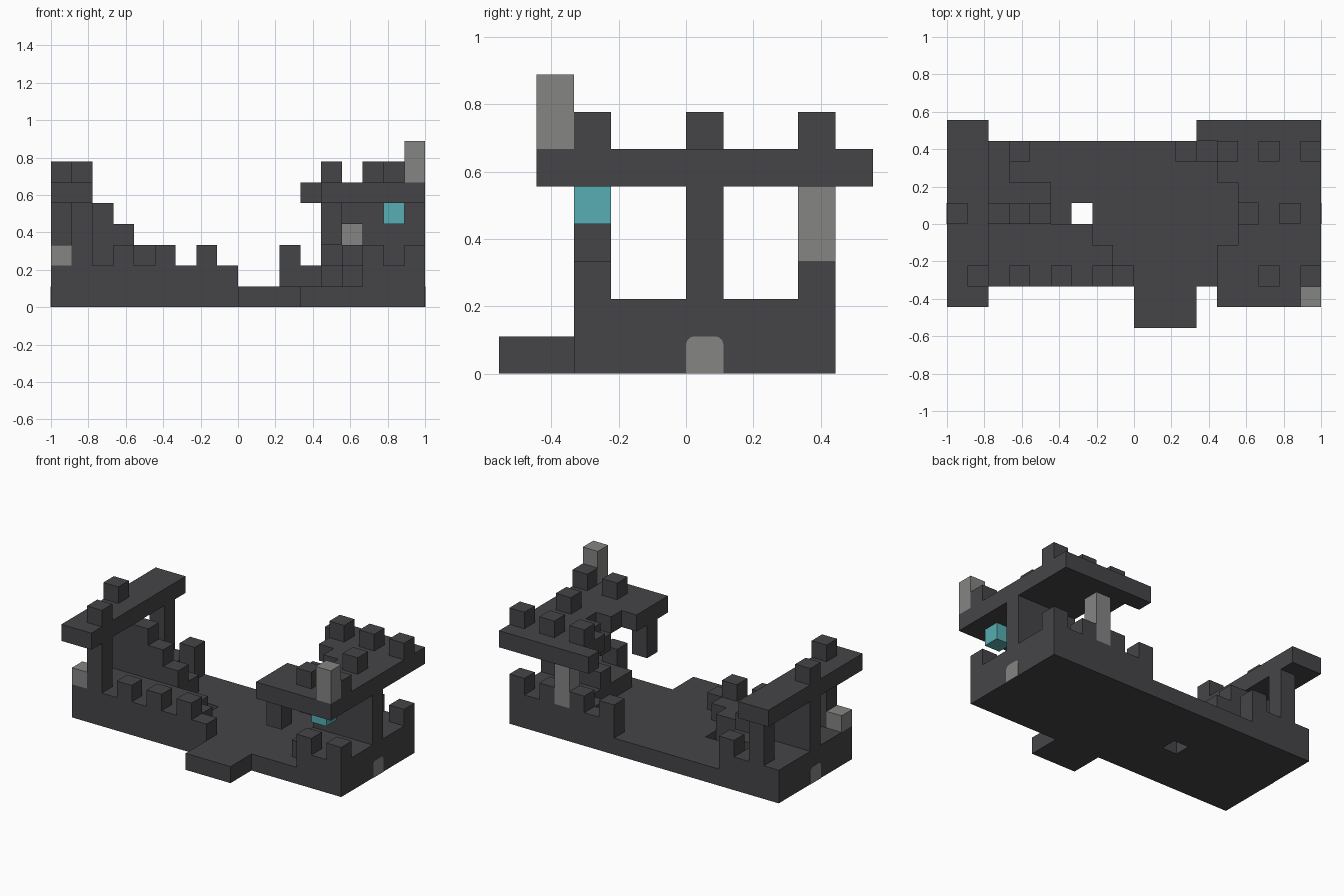
import bpy
import bmesh
from mathutils import Vector

if "Cube" in bpy.data.objects:
    bpy.data.objects.remove(bpy.data.objects["Cube"])

U = 1 / 9  # one block


def material(name, rgb):
    m = bpy.data.materials.new(name)
    m.use_nodes = True
    m.diffuse_color = (*rgb, 1)
    bsdf = m.node_tree.nodes["Principled BSDF"]
    bsdf.inputs["Base Color"].default_value = (*rgb, 1)
    bsdf.inputs["Roughness"].default_value = 0.9
    return m


STONE = material("dark stone", (0.06, 0.058, 0.065))
GREY = material("light grey", (0.235, 0.233, 0.23))
CYAN = material("cyan", (0.095, 0.42, 0.445))


def part(name, boxes, mat=STONE):
    """One object from blocks given as corner (i, j, k) and size (w, d, h)."""
    bm = bmesh.new()
    for i, j, k, w, d, h in boxes:
        size = Vector((w, d, h)) * U
        low = Vector((i - 9, j - 5, k)) * U
        cube = bmesh.ops.create_cube(bm, size=1)["verts"]
        for v in cube:
            v.co = low + Vector([(c + 0.5) * s for c, s in zip(v.co, size)])
    mesh = bpy.data.meshes.new(name)
    bm.to_mesh(mesh)
    bm.free()
    mesh.materials.append(mat)
    ob = bpy.data.objects.new(name, mesh)
    bpy.context.collection.objects.link(ob)
    return ob


def blocks(cells, k, h=1):
    return [(i, j, k, 1, 1, h) for i, j in cells]


# Floor slab with a square shaft, and the front landing
part("floor", [(0, 2, 0, 6, 7, 1), (7, 2, 0, 11, 7, 1),
               (6, 2, 0, 1, 3, 1), (6, 6, 0, 1, 3, 1)])
part("front_landing", [(9, 0, 0, 3, 2, 1)])

# Raised terraces with stepped inner edges, one strip per row
left_ends = (9, 8, 7, 5, 5, 3, 3)
right_starts = (15, 14, 14, 14, 14, 13, 12)
part("left_terrace", [(0, 2 + n, 1, e, 1, 1) for n, e in enumerate(left_ends)])
part("right_terrace", [(s, 2 + n, 1, 18 - s, 1, 1) for n, s in enumerate(right_starts)])

# Battlements on the base
part("front_battlements", blocks([(i, 2) for i in (3, 5, 7, 15, 17)], 2))
part("back_battlements", blocks([(3, 8), (11, 8)], 1, 2)
     + blocks([(i, 8) for i in (13, 15, 17)], 2))

# Left wing: pillars, stair and long roof
part("left_pillars", blocks([(1, 2), (1, 8), (0, 5), (1, 5)], 2, 3))
part("left_stair", [(2 + n, 5, 2, 1, 1, 3 - n) for n in range(3)])
part("left_roof", [(0, 1, 5, 2, 9, 1)])
part("left_roof_battlements", blocks([(0, 5), (1, 2)], 6))
part("left_crate", [(0, 2, 2, 1, 1, 1)], GREY)

# Right wing: wall, supports and notched roof
part("right_wall", [(15, 5, 2, 3, 1, 3)])
part("right_stair", blocks([(14, 5)], 2) + blocks([(14, 5)], 4))
part("hanging_pillar", [(13, 2, 3, 1, 1, 2)])
part("grey_pillar", [(14, 8, 2, 1, 1, 3)], GREY)
part("lantern", [(16, 2, 4, 1, 1, 1)], CYAN)
part("right_roof", [(12, 9, 5, 6, 1, 1), (13, 7, 5, 5, 2, 1),
                    (14, 6, 5, 4, 1, 1), (15, 5, 5, 3, 1, 1),
                    (14, 4, 5, 4, 1, 1), (13, 1, 5, 5, 3, 1)])
part("right_roof_battlements", blocks(
    [(13, 8), (15, 8), (17, 8), (16, 5), (15, 2), (17, 2)], 6))
part("chimney", [(17, 1, 6, 1, 1, 2)], GREY)

# End doors: thin plates with rounded top corners
for name, i in (("left_door", -0.02), ("right_door", 18)):
    door = part(name, [(i, 5, 0, 0.02, 1, 1)], GREY)
    bm = bmesh.new()
    bm.from_mesh(door.data)
    top = [e for e in bm.edges
           if all(v.co.z > U / 2 for v in e.verts)
           and abs(e.verts[0].co.x - e.verts[1].co.x) > 0.001]
    bmesh.ops.bevel(bm, geom=top, offset=0.025, segments=3,
                    profile=0.5, affect='EDGES')
    bm.to_mesh(door.data)
    bm.free()
